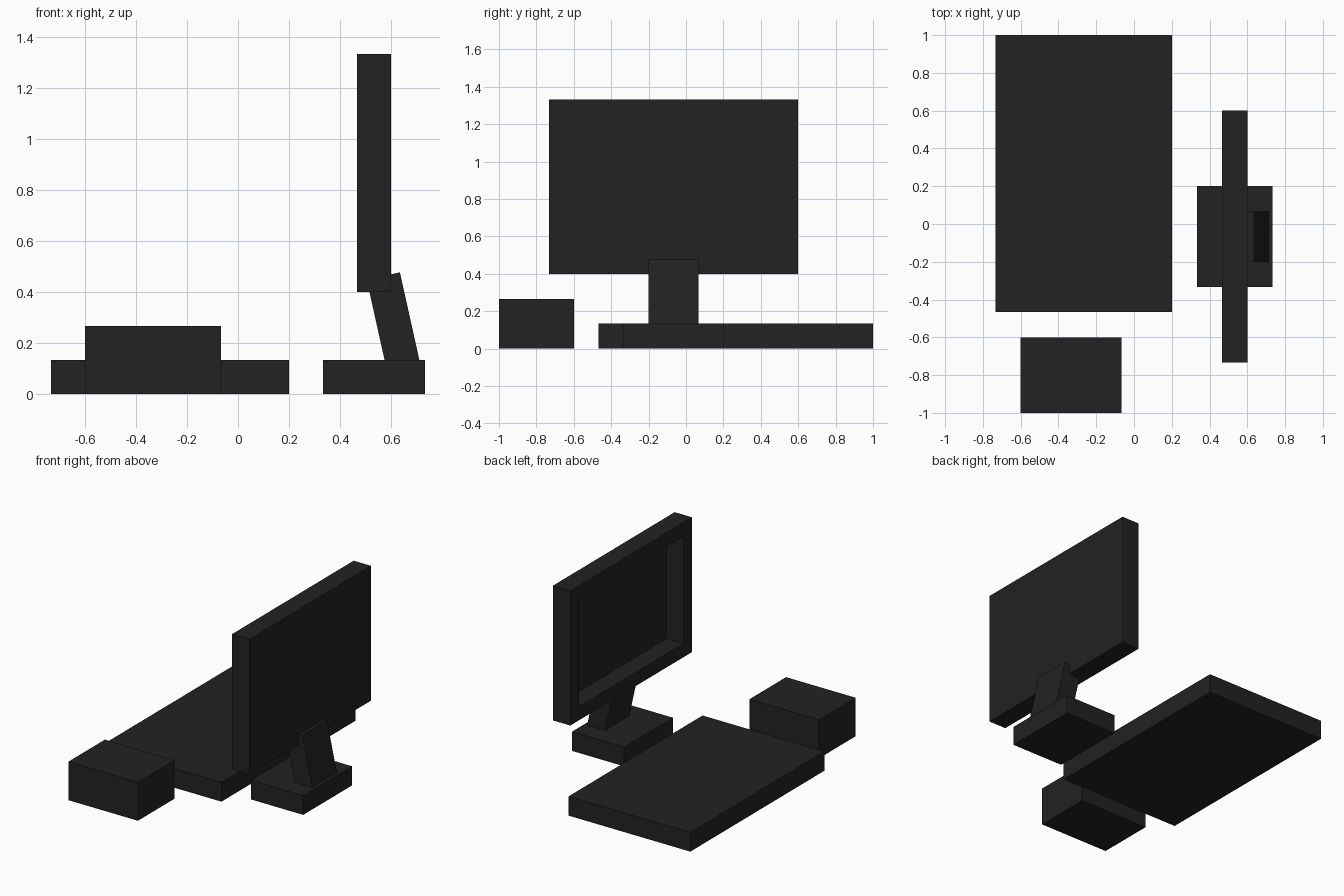
import bpy, bmesh
from math import radians
from mathutils import Matrix, Vector

cube = bpy.data.objects.get("Cube")
if cube:
    bpy.data.objects.remove(cube, do_unlink=True)

U = 1 / 15  # modelling unit

charcoal = bpy.data.materials.new("charcoal plastic")
charcoal.use_nodes = True
colour = (0.016, 0.016, 0.016, 1)
charcoal.diffuse_color = colour
charcoal.node_tree.nodes["Principled BSDF"].inputs["Base Color"].default_value = colour


def box(name, low, high, edit=None):
    """Box between two corners given in modelling units."""
    low, high = Vector(low) * U, Vector(high) * U
    bm = bmesh.new()
    bmesh.ops.create_cube(bm, size=1)
    bmesh.ops.scale(bm, vec=high - low, verts=bm.verts)
    bmesh.ops.translate(bm, vec=(low + high) / 2, verts=bm.verts)
    if edit:
        edit(bm)
    mesh = bpy.data.meshes.new(name)
    bm.to_mesh(mesh)
    bm.free()
    mesh.materials.append(charcoal)
    obj = bpy.data.objects.new(name, mesh)
    bpy.context.collection.objects.link(obj)
    return obj


def recess_display(bm):
    """Sink the display into its bezel, almost to the back panel."""
    bm.normal_update()
    face = min(bm.faces, key=lambda f: f.calc_center_median().x)
    bmesh.ops.inset_individual(bm, faces=[face], thickness=2 * U)
    sunk = bmesh.ops.extrude_discrete_faces(bm, faces=[face])["faces"][0]
    bmesh.ops.translate(bm, vec=(1.95 * U, 0, 0), verts=sunk.verts)


# Desk items
box("keyboard", (-11, -7, 0), (3, 15, 2))
box("mouse", (-9, -15, 0), (-1, -9, 4))

# Monitor
box("monitor_base", (5, -5, 0), (11, 3, 2))
box("monitor_screen", (7, -11, 6), (9, 9, 20), recess_display)

# Neck hangs from its top rear edge and leans towards the screen
neck = box("monitor_neck", (-2, -3, -6), (0, 1, 0))
neck.matrix_world = Matrix.Translation((0.635, 0, 0.477)) @ Matrix.Rotation(radians(-12.5), 4, "Y")
